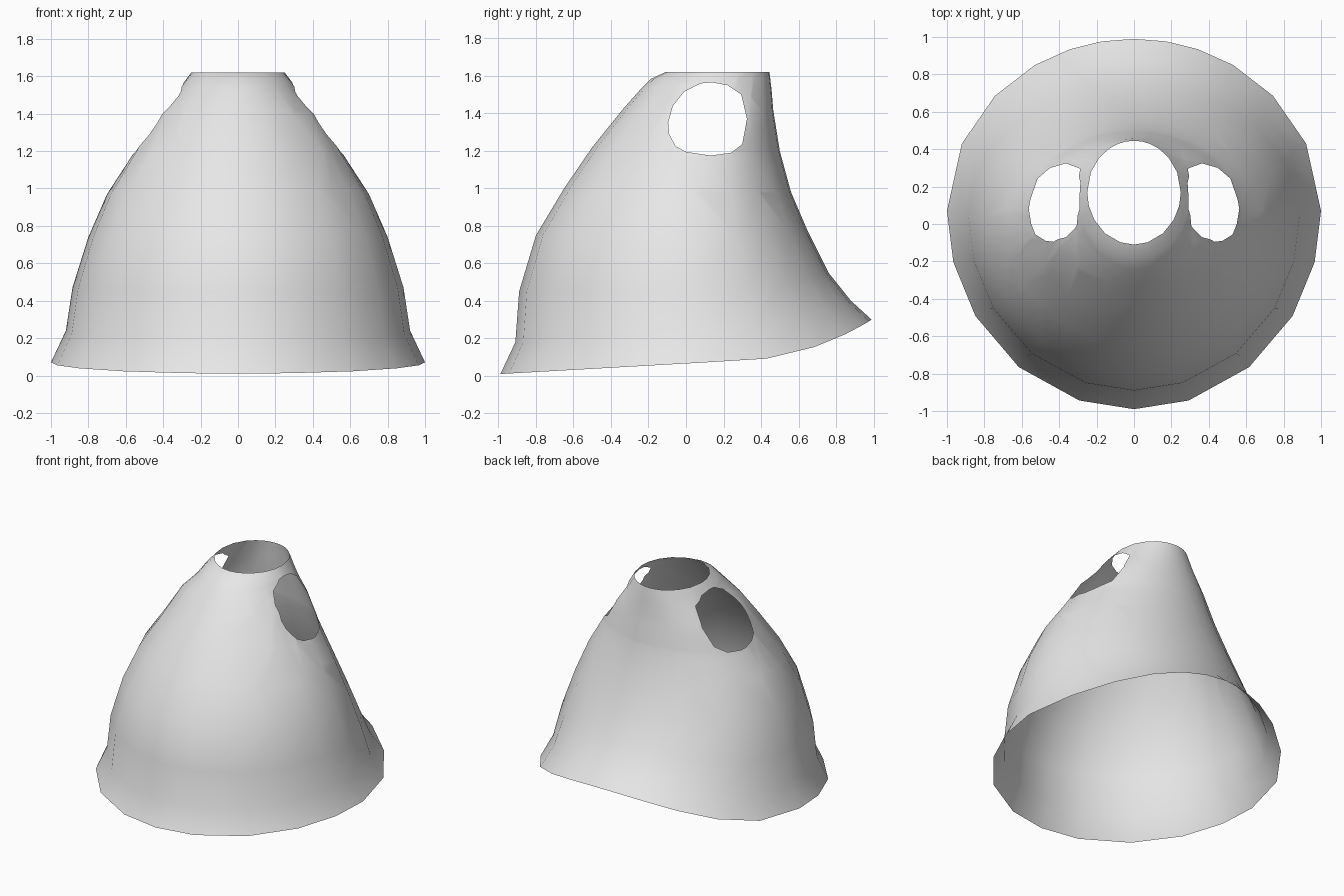
import bpy, bmesh, math
from mathutils import Vector

cube = bpy.data.objects.get("Cube")
if cube:
    bpy.data.objects.remove(cube, do_unlink=True)

# One flat grey cloth colour
cloth = bpy.data.materials.new("grey cloth")
cloth.use_nodes = True
cloth.diffuse_color = (0.8, 0.8, 0.8, 1)
cloth.node_tree.nodes["Principled BSDF"].inputs["Base Color"].default_value = (0.8, 0.8, 0.8, 1)

# Rings from hem to neck: front (y, z), side (x, y, z), back (y, z)
RINGS = [
    ((-0.99, 0.01), (1.00, 0.07, 0.07), (0.99, 0.30)),
    ((-0.91, 0.18), (0.92, 0.06, 0.24), (0.88, 0.40)),
    ((-0.89, 0.45), (0.885, 0.04, 0.47), (0.76, 0.55)),
    ((-0.80, 0.75), (0.80, 0.03, 0.74), (0.65, 0.77)),
    ((-0.65, 1.00), (0.70, 0.04, 0.97), (0.56, 0.98)),
    ((-0.50, 1.22), (0.57, 0.08, 1.17), (0.50, 1.20)),
    ((-0.33, 1.43), (0.455, 0.10, 1.37), (0.465, 1.42)),
    ((-0.25, 1.52), (0.35, 0.12, 1.48), (0.457, 1.52)),
    ((-0.185, 1.585), (0.295, 0.14, 1.56), (0.45, 1.58)),
    ((-0.11, 1.62), (0.25, 0.17, 1.62), (0.445, 1.62)),
]
# Angles measured from the back, mirrored to make a full turn
HALF = [0, 10, 20, 32, 48, 67, 90, 105, 122, 142, 163, 180]
ANGLES = HALF + [360 - a for a in HALF[-2:0:-1]]

# Armhole outline in (y, z), convex, anticlockwise
ARMHOLE = [(0.14, 1.565), (0.08, 1.56), (-0.01, 1.515), (-0.07, 1.44), (-0.095, 1.35),
           (-0.09, 1.29), (-0.055, 1.225), (0.0, 1.195), (0.13, 1.175), (0.24, 1.19),
           (0.30, 1.235), (0.325, 1.37), (0.295, 1.50), (0.22, 1.55)]


def ring_point(ring, degrees):
    (yf, zf), (xs, ys, zs), (yb, zb) = ring
    c, s = math.cos(math.radians(degrees)), math.sin(math.radians(degrees))
    if c >= 0:
        return (xs * s, ys + (yb - ys) * c, zs + (zb - zs) * c ** 2.5)
    return (xs * s, ys + (ys - yf) * c, zs - (zf - zs) * c)


def cut_armhole(bm, side):
    inner = [f for f in bm.faces
             if f.calc_center_median().x * side > 0 and max(v.co.z for v in f.verts) > 1.17]
    for (y0, z0), (y1, z1) in zip(ARMHOLE, ARMHOLE[1:] + ARMHOLE[:1]):
        normal = Vector((0, z1 - z0, y0 - y1)).normalized()
        origin = Vector((0, y0, z0))
        geom = set(inner)
        for f in inner:
            geom.update(f.verts)
            geom.update(f.edges)
        cut = bmesh.ops.bisect_plane(bm, geom=list(geom), dist=1e-5,
                                     plane_co=origin, plane_no=normal)
        inner = [f for f in cut["geom"] if isinstance(f, bmesh.types.BMFace)
                 and (f.calc_center_median() - origin).dot(normal) < 0]
    bmesh.ops.delete(bm, geom=inner, context='FACES')


# Open cloth shell
bm = bmesh.new()
rows = [[bm.verts.new(ring_point(r, a)) for a in ANGLES] for r in RINGS]
n = len(ANGLES)
for low, high in zip(rows, rows[1:]):
    for i in range(n):
        k = (i + 1) % n
        bm.faces.new((low[k], low[i], high[i], high[k]))

# Openings for both arms
for side in (1, -1):
    cut_armhole(bm, side)
for f in bm.faces:
    f.smooth = True

mesh = bpy.data.meshes.new("cloak")
bm.to_mesh(mesh)
bm.free()
mesh.materials.append(cloth)
cloak = bpy.data.objects.new("cloak", mesh)
bpy.context.collection.objects.link(cloak)
